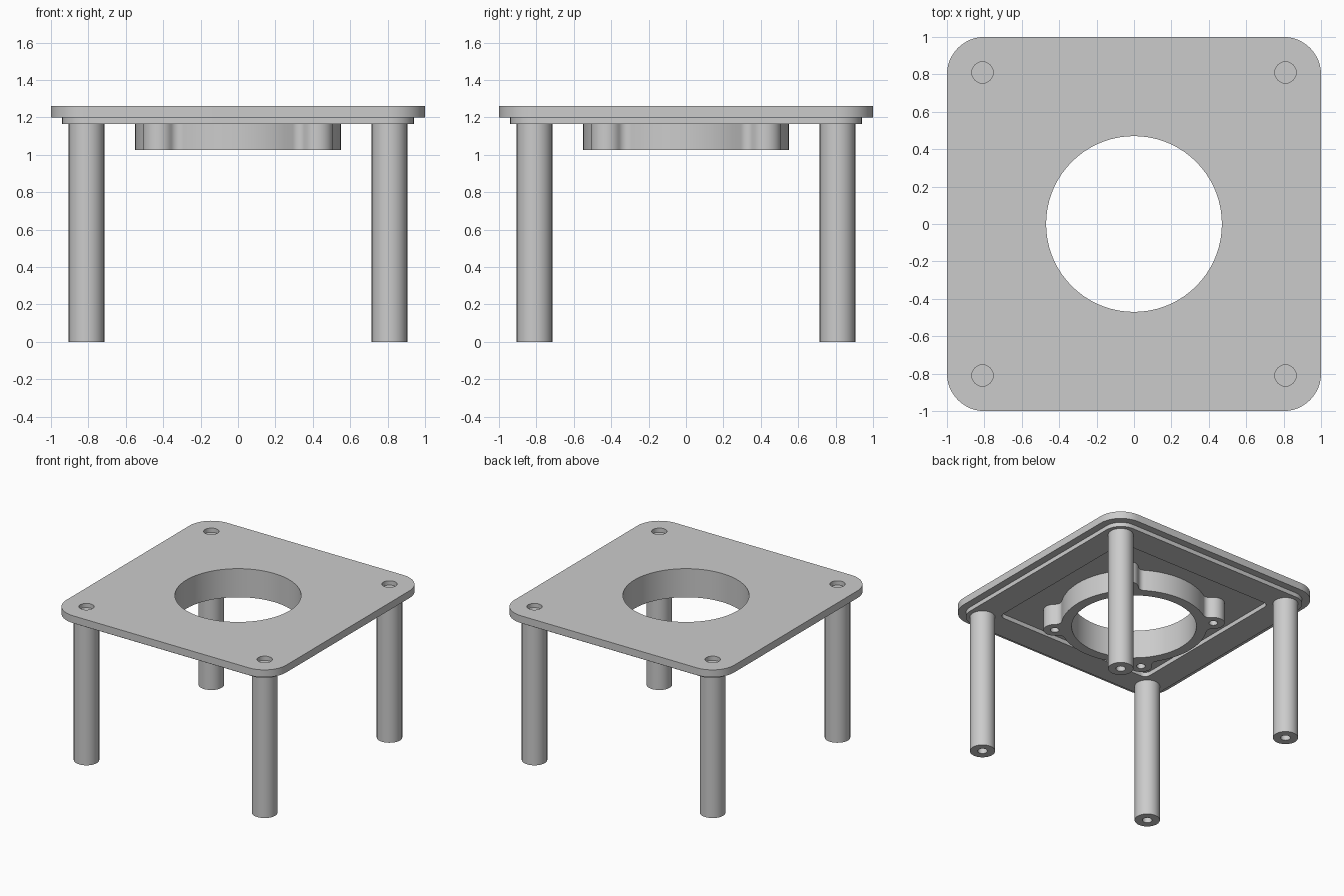
import bpy
import bmesh
from math import cos, sin, pi, acos, atan2, radians
from mathutils import Vector

old = bpy.data.objects.get("Cube")
if old:
    bpy.data.objects.remove(old, do_unlink=True)

grey = bpy.data.materials.new("mid grey")
grey.use_nodes = True
colour = (0.6, 0.6, 0.6, 1)
grey.diffuse_color = colour
grey.node_tree.nodes["Principled BSDF"].inputs["Base Color"].default_value = colour

CORNERS = [(1, 1), (-1, 1), (-1, -1), (1, -1)]
TOP, PLATE_Z, FRAME_Z, RING_Z = 1.26, 1.20, 1.165, 1.025
LEG, BORE = 0.81, 0.47


def arc(cx, cy, r, start, end, steps):
    return [(cx + r * cos(start + (end - start) * i / steps),
             cy + r * sin(start + (end - start) * i / steps)) for i in range(steps + 1)]


def circle(r, x=0, y=0, steps=32):
    return arc(x, y, r, 0, 2 * pi, steps)[:-1]


def rounded_square(half, r):
    pts = []
    for k, (sx, sy) in enumerate(CORNERS):
        pts += arc(sx * (half - r), sy * (half - r), r, k * pi / 2, (k + 1) * pi / 2, 12)
    return pts


def prism(name, outline, z0, z1):
    bm = bmesh.new()
    face = bm.faces.new([bm.verts.new((x, y, z0)) for x, y in outline])
    out = bmesh.ops.extrude_face_region(bm, geom=[face])["geom"]
    bmesh.ops.translate(bm, vec=(0, 0, z1 - z0),
                        verts=[v for v in out if isinstance(v, bmesh.types.BMVert)])
    return finish(name, bm)


def finish(name, bm):
    bmesh.ops.remove_doubles(bm, verts=bm.verts, dist=1e-5)
    bmesh.ops.recalc_face_normals(bm, faces=bm.faces)
    mesh = bpy.data.meshes.new(name)
    bm.to_mesh(mesh)
    bm.free()
    mesh.materials.append(grey)
    obj = bpy.data.objects.new(name, mesh)
    bpy.context.collection.objects.link(obj)
    return obj


def activate(obj):
    bpy.ops.object.select_all(action='DESELECT')
    obj.select_set(True)
    bpy.context.view_layer.objects.active = obj


def cut(obj, outline, z0, z1):
    cutter = prism("cutter", outline, z0, z1)
    mod = obj.modifiers.new("cut", 'BOOLEAN')
    mod.operation, mod.solver, mod.object = 'DIFFERENCE', 'EXACT', cutter
    activate(obj)
    bpy.ops.object.modifier_apply(modifier=mod.name)
    bpy.data.objects.remove(cutter, do_unlink=True)


def smooth(obj):
    activate(obj)
    bpy.ops.object.shade_smooth_by_angle(angle=radians(30))


# Top plate with central opening and shallow screw recesses
plate = prism("top_plate", rounded_square(1.0, 0.2), PLATE_Z, TOP)
cut(plate, circle(BORE, steps=72), 1.1, 1.4)
for sx, sy in CORNERS:
    cut(plate, circle(0.057, sx * LEG, sy * LEG), TOP - 0.035, 1.4)
smooth(plate)

# Stepped frame beneath the plate
frame = prism("under_frame", rounded_square(0.94, 0.14), FRAME_Z, PLATE_Z)
cut(frame, rounded_square(0.72, 0.05), 1.0, 1.4)
smooth(frame)


# Mounting ring: a circle with four filleted ears on the diagonals
def ring_outline(R=0.55, ear=0.085, d=0.6, f=0.05):
    swing = acos(((R + f) ** 2 + d ** 2 - (ear + f) ** 2) / (2 * (R + f) * d))
    pts = []
    for k in range(4):
        mid = pi / 4 + k * pi / 2
        centre = Vector((d * cos(mid), d * sin(mid)))
        a, b = mid - swing, mid + swing
        c1 = Vector(((R + f) * cos(a), (R + f) * sin(a)))
        c2 = Vector(((R + f) * cos(b), (R + f) * sin(b)))
        to_ear = centre - c1
        t = atan2(to_ear.y, to_ear.x)
        sweep = (t - a - pi) % (2 * pi)
        sweep -= 2 * pi if sweep > pi else 0
        pts += arc(*c1, f, a + pi, a + pi + sweep, 8)
        u = t + pi
        turn = 2 * ((mid - u) % (2 * pi))
        pts += arc(*centre, ear, u, u + turn, 20)[1:]
        pts += arc(*c2, f, b + pi + -sweep, b + pi, 8)[1:]
        pts += arc(0, 0, R, b, a + pi / 2, 14)[1:-1]
    return pts


ring = prism("mounting_ring", ring_outline(), RING_Z, PLATE_Z)
cut(ring, circle(BORE, steps=72), 0.9, 1.4)
for sx, sy in CORNERS:
    cut(ring, circle(0.033, sx * 0.424, sy * 0.424, 20), 0.9, PLATE_Z - 0.03)
smooth(ring)

# Legs with a blind pilot hole in each foot
for (sx, sy), place in zip(CORNERS, ("back_left", "back_right", "front_right", "front_left")):
    leg = prism(place + "_leg", circle(0.095, sx * LEG, sy * LEG), 0, FRAME_Z)
    cut(leg, circle(0.037, sx * LEG, sy * LEG, 20), -0.1, 0.35)
    smooth(leg)
